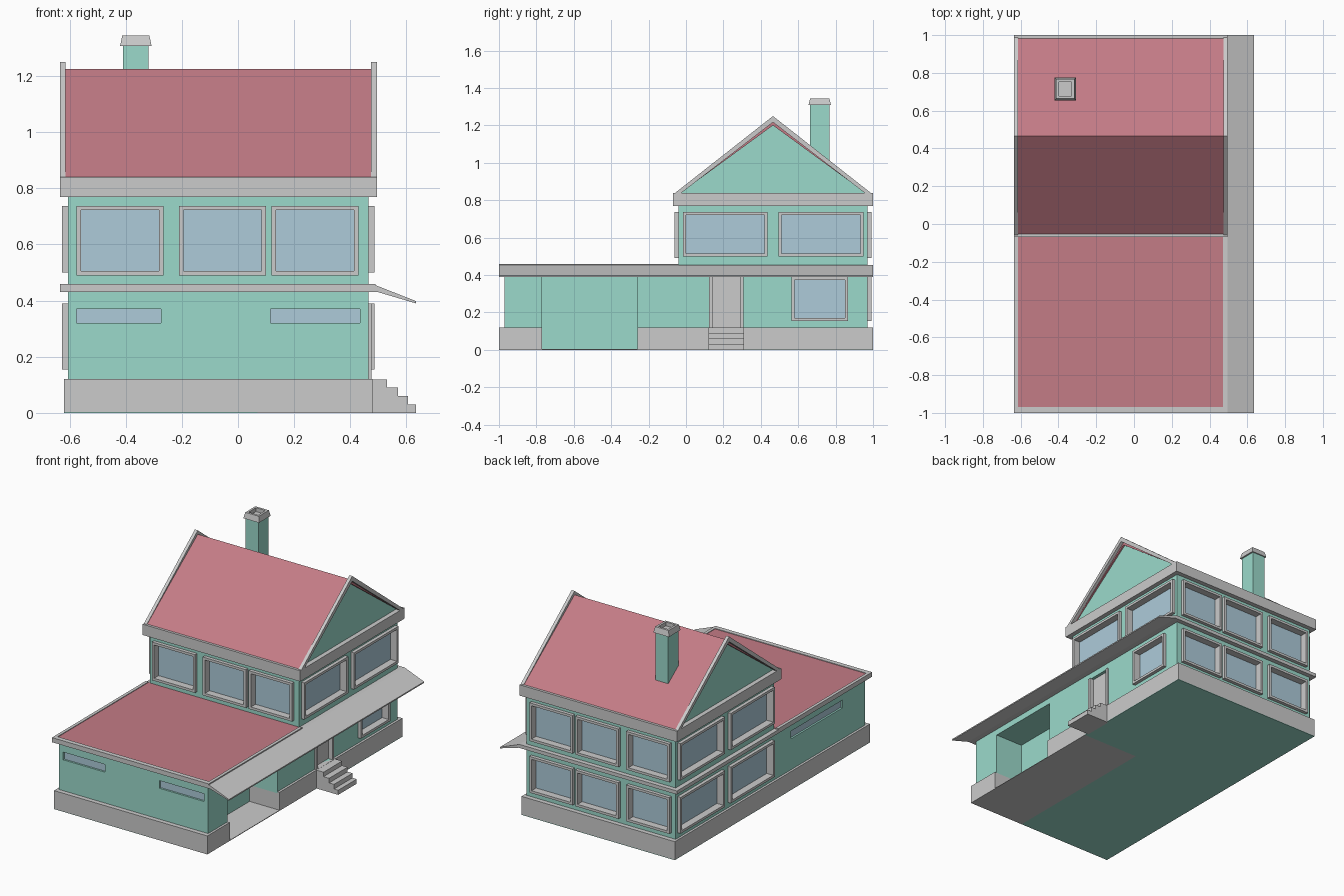
import bpy, bmesh

if "Cube" in bpy.data.objects:
    bpy.data.objects.remove(bpy.data.objects["Cube"])


def mat(name, rgb):
    m = bpy.data.materials.new(name)
    m.diffuse_color = (*rgb, 1)
    m.use_nodes = True
    m.node_tree.nodes["Principled BSDF"].inputs["Base Color"].default_value = m.diffuse_color
    return m


GREEN = mat("mint_wall", (0.33, 0.70, 0.60))
RED = mat("red_roof", (0.55, 0.20, 0.24))
GLASS = mat("glass", (0.42, 0.60, 0.70))


def finish(name, bm, m=None):
    bmesh.ops.recalc_face_normals(bm, faces=bm.faces[:])
    me = bpy.data.meshes.new(name)
    bm.to_mesh(me)
    bm.free()
    ob = bpy.data.objects.new(name, me)
    bpy.context.collection.objects.link(ob)
    if m:
        me.materials.append(m)
    return ob


def boxes(name, items, m=None):
    """One object made of axis-aligned boxes (x0, x1, y0, y1, z0, z1)."""
    bm = bmesh.new()
    for b in items:
        vs = bmesh.ops.create_cube(bm, size=1)["verts"]
        for v in vs:
            v.co = [b[2 * i] if v.co[i] < 0 else b[2 * i + 1] for i in range(3)]
    return finish(name, bm, m)


def prism(name, pts, axis, a0, a1, m=None):
    """Extrude a 2D profile along x (profile y,z) or along y (profile x,z)."""
    bm = bmesh.new()
    co = (lambda p, a: (a, *p)) if axis == "x" else (lambda p, a: (p[0], a, p[1]))
    f = bm.faces.new([bm.verts.new(co(p, a0)) for p in pts])
    ext = bmesh.ops.extrude_face_region(bm, geom=[f])["geom"]
    for v in ext:
        if isinstance(v, bmesh.types.BMVert):
            v.co["xyz".index(axis)] = a1
    return finish(name, bm, m)


def cut(ob, items):
    cutter = boxes("cutter", items)
    cutter.hide_render = True
    mod = ob.modifiers.new("cut", "BOOLEAN")
    mod.object, mod.operation, mod.solver = cutter, "DIFFERENCE", "EXACT"
    bpy.context.view_layer.objects.active = ob
    bpy.ops.object.modifier_apply(modifier=mod.name)
    bpy.data.objects.remove(cutter)


# Wall planes and outward directions
XL, XR, YB, YU, YF = -0.605, 0.465, 0.97, -0.04, -0.97
SIDES = {"left": (0, XL, -1), "right": (0, XR, 1), "back": (1, YB, 1),
         "front_upper": (1, YU, -1), "front": (1, YF, -1)}


def on_wall(side, u0, u1, d0, d1, z0, z1):
    axis, plane, s = SIDES[side]
    a, b = sorted((plane + s * d0, plane + s * d1))
    return (a, b, u0, u1, z0, z1) if axis == 0 else (u0, u1, a, b, z0, z1)


holes = {"lower": [], "upper": []}


def window(storey, side, u0, u1, z0, z1):
    n, t, e = f"{storey}_{side}", 0.016, 0.004
    holes[storey].append(on_wall(side, u0 + e, u1 - e, -0.04, 0.05, z0 + e, z1 - e))
    bars = [(u0, u0 + t, z0, z1), (u1 - t, u1, z0, z1),
            (u0 + t, u1 - t, z0, z0 + t), (u0 + t, u1 - t, z1 - t, z1)]
    boxes(n + "_window_frame", [on_wall(side, a, b, -0.039, 0.022, c, d) for a, b, c, d in bars])
    boxes(n + "_window_pane", [on_wall(side, u0 + t, u1 - t, -0.039, -0.025, z0 + t, z1 - t)], GLASS)


def strip_window(side, u0, u1):
    holes["lower"].append(on_wall(side, u0, u1, -0.015, 0.05, 0.32, 0.37))
    boxes(side + "_strip_window", [on_wall(side, u0, u1, -0.016, -0.012, 0.32, 0.37)], GLASS)


# Windows of both storeys
THIRDS = [(-0.575, -0.265), (-0.21, 0.10), (0.12, 0.43)]
HALVES = [(-0.015, 0.435), (0.495, 0.95)]
for u in THIRDS:
    window("upper", "front_upper", *u, 0.49, 0.738)
    window("upper", "back", *u, 0.49, 0.738)
    window("lower", "back", *u, 0.155, 0.39)
for u in HALVES:
    window("upper", "left", *u, 0.50, 0.738)
    window("upper", "right", *u, 0.50, 0.738)
    window("lower", "left", *u, 0.155, 0.39)
window("lower", "right", 0.565, 0.865, 0.155, 0.39)
strip_window("front", -0.575, -0.275)
strip_window("front", 0.115, 0.435)
strip_window("left", -0.74, -0.21)

# Walls with openings, including the recessed garage bay and the doorway
garage = (0.26, 0.6, -0.77, -0.26, 0.004, 0.39)
lower = boxes("lower_walls", [(XL, XR, YF, YB, 0.11, 0.435)], GREEN)
cut(lower, holes["lower"] + [garage, (0.435, 0.6, 0.125, 0.305, 0.12, 0.39)])
upper = boxes("upper_walls", [(XL, XR, YU, YB, 0.44, 0.785)], GREEN)
cut(upper, holes["upper"])
boxes("garage_door", [(0.25, 0.265, -0.77, -0.26, 0.004, 0.39)], GREEN)

# Plinth, floor underside and entrance steps
plinth = boxes("plinth", [(-0.62, 0.48, -1, 1, 0.003, 0.12)])
cut(plinth, [garage])
boxes("drive_floor", [(0.07, 0.48, -1, 0.1, 0, 0.004)])
boxes("house_floor", [(-0.62, 0.07, -1, 0.1, 0, 0.004), (-0.62, 0.48, 0.1, 1, 0, 0.004)], GREEN)
prism("entrance_steps", [(0.47, 0), (0.635, 0), (0.635, 0.03), (0.605, 0.03), (0.605, 0.06),
                         (0.57, 0.06), (0.57, 0.09), (0.53, 0.09), (0.53, 0.119), (0.47, 0.119)],
      "y", 0.12, 0.31)

# Front door
boxes("door", [(0.43, 0.445, 0.125, 0.305, 0.12, 0.39)])
boxes("door_frame", [(0.44, 0.475, 0.122, 0.142, 0.12, 0.39),
                     (0.44, 0.475, 0.29, 0.307, 0.12, 0.39)])

# Storey band with sloping canopy, and flat roof with raised edging
prism("band_and_canopy", [(-0.635, 0.43), (0.50, 0.43), (0.635, 0.39), (0.635, 0.398),
                          (0.495, 0.453), (-0.635, 0.453)], "y", -1, 1)
boxes("flat_roof", [(-0.615, 0.47, -0.97, -0.04, 0.44, 0.456)], RED)
boxes("flat_roof_edging", [(-0.635, -0.615, -1, YU, 0.44, 0.46),
                           (-0.615, 0.49, -1, -0.97, 0.44, 0.46),
                           (0.47, 0.49, -0.97, YU, 0.44, 0.46)])

# Eaves, gable walls, pitched roof and rake boards
boxes("eaves", [(-0.635, 0.495, -0.07, 1.0, 0.77, 0.805),
                (-0.635, 0.495, -0.07, 1.0, 0.805, 0.84)])
prism("gable_walls", [(-0.04, 0.83), (0.465, 1.215), (0.97, 0.83)], "x", XL, XR, GREEN)


def chevron(y, z, top, t):
    return [(0.465 - y, z), (0.465, top), (0.465 + y, z),
            (0.465 + y - t, z), (0.465, top - t), (0.465 - y + t, z)]


prism("pitched_roof", chevron(0.525, 0.835, 1.225, 0.025), "x", -0.615, 0.475, RED)
for side, x0, x1 in (("left", -0.635, -0.614), ("right", 0.474, 0.495)):
    prism(side + "_rake_board", chevron(0.535, 0.83, 1.25, 0.033), "x", x0, x1)

# Chimney with a hollow tapered cap
boxes("chimney", [(-0.41, -0.318, 0.662, 0.768, 0.95, 1.315)], GREEN)
cap = boxes("chimney_cap", [(-0.42, -0.308, 0.655, 0.775, 1.308, 1.345)])
bm = bmesh.new()
bm.from_mesh(cap.data)
top = max(bm.faces, key=lambda f: f.calc_center_median().z)
c = top.calc_center_median()
for v in top.verts:
    v.co = c + (v.co - c) * 0.86
bmesh.ops.inset_region(bm, faces=[top], thickness=0.02)
hole = bmesh.ops.extrude_face_region(bm, geom=[top])["geom"]
bmesh.ops.translate(bm, vec=(0, 0, -0.025), verts=[v for v in hole if isinstance(v, bmesh.types.BMVert)])
if top.is_valid:
    bmesh.ops.delete(bm, geom=[top], context="FACES_ONLY")
bmesh.ops.recalc_face_normals(bm, faces=bm.faces[:])
bm.to_mesh(cap.data)
bm.free()
